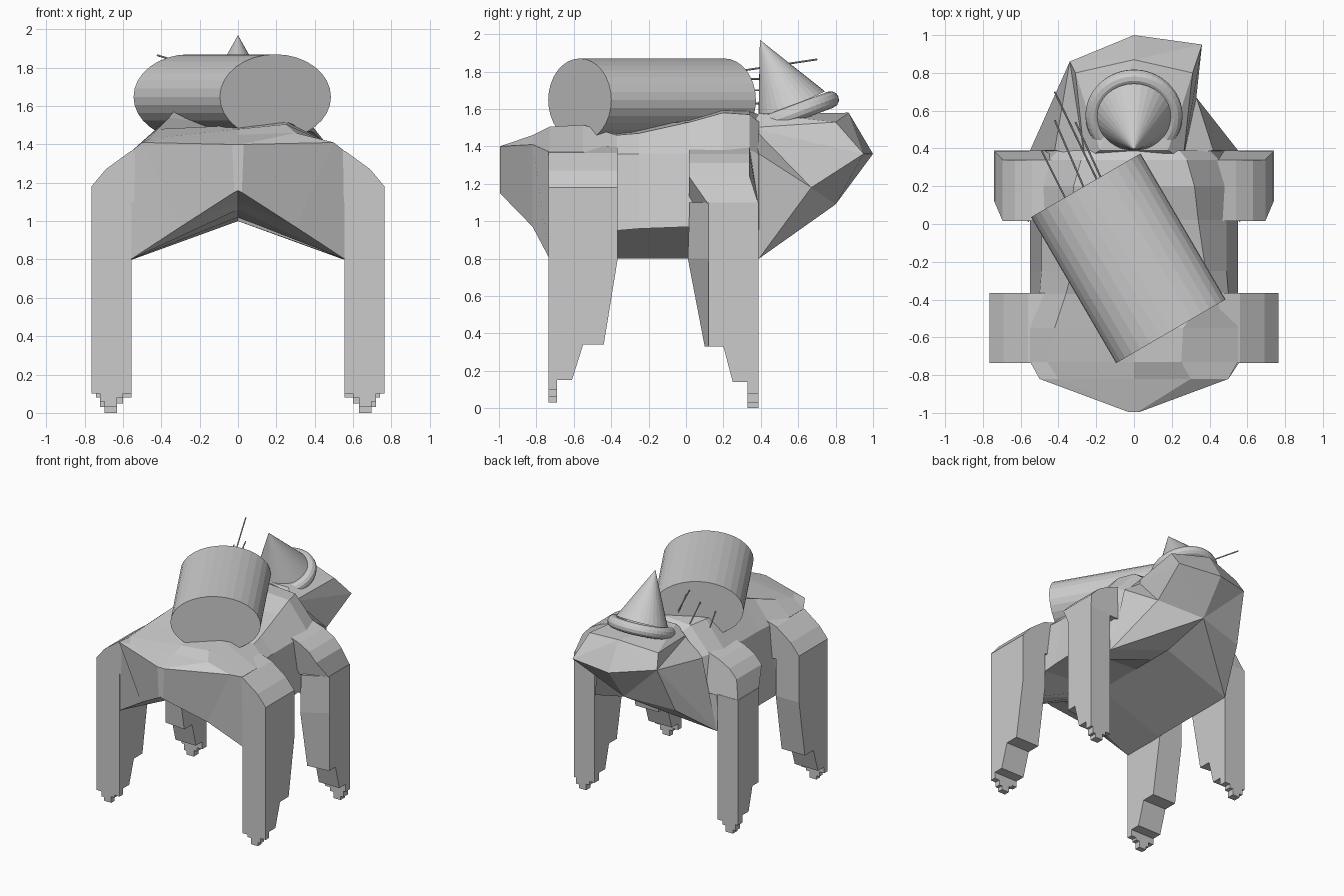
import bpy, bmesh
from mathutils import Vector

if "Cube" in bpy.data.objects:
    bpy.data.objects.remove(bpy.data.objects["Cube"])

grey = bpy.data.materials.new("plain_grey")
grey.use_nodes = True
grey.diffuse_color = (0.6, 0.6, 0.6, 1)
grey.node_tree.nodes["Principled BSDF"].inputs["Base Color"].default_value = (0.6, 0.6, 0.6, 1)


def finish(name, bm):
    bmesh.ops.recalc_face_normals(bm, faces=bm.faces)
    mesh = bpy.data.meshes.new(name)
    bm.to_mesh(mesh)
    bm.free()
    mesh.materials.append(grey)
    obj = bpy.data.objects.new(name, mesh)
    bpy.context.collection.objects.link(obj)
    return obj


def hull(name, points):
    bm = bmesh.new()
    for p in points:
        bm.verts.new(p)
    res = bmesh.ops.convex_hull(bm, input=bm.verts)
    loose = [v for v in res["geom_interior"] if isinstance(v, bmesh.types.BMVert)]
    bmesh.ops.delete(bm, geom=loose, context="VERTS")
    return finish(name, bm)


def bridge(name, rings):
    """Skin a row of matching point loops and cap both ends."""
    bm = bmesh.new()
    loops = [[bm.verts.new(p) for p in ring] for ring in rings]
    for a, b in zip(loops, loops[1:]):
        for i in range(len(a)):
            j = (i + 1) % len(a)
            bm.faces.new((a[i], a[j], b[j], b[i]))
    bm.faces.new(loops[0])
    bm.faces.new(loops[-1])
    return finish(name, bm)


def prism(name, profile, start, end, place):
    """Extrude a flat profile from start to end; place maps (u, v, depth) to space."""
    return bridge(name, [[place(u, v, d) for u, v in profile] for d in (start, end)])


def rod(name, a, b, r1, r2, sides, wide=1.0):
    """Cylinder or cone from a to b, stretched sideways by wide."""
    a, b = Vector(a), Vector(b)
    axis = (b - a).normalized()
    side = axis.cross(Vector((0, 0, 1))).normalized()
    up = side.cross(axis)
    bm = bmesh.new()
    bmesh.ops.create_cone(bm, cap_ends=True, segments=sides, radius1=r1, radius2=r2,
                          depth=(b - a).length)
    for v in bm.verts:
        v.co = (a + b) / 2 + side * v.co.x * wide + up * v.co.y + axis * v.co.z
    return finish(name, bm)


# Body sections: y, ridge z, belly z, shoulder +x, shoulder -x, side, hem x, hem z +x, hem z -x
sections = [
    (-0.995, 1.40, 1.16, (0.02, 1.40), (0.02, 1.40), (0.03, 1.40), 0.02, 1.15, 1.15),
    (-0.82, 1.45, 1.10, (0.30, 1.46), (0.40, 1.42), (0.50, 1.41), 0.30, 0.97, 0.97),
    (-0.73, 1.48, 1.06, (0.25, 1.505), (0.46, 1.43), (0.55, 1.37), 0.56, 0.80, 0.80),
    (-0.55, 1.50, 1.02, (0.26, 1.515), (0.42, 1.48), (0.55, 1.37), 0.56, 0.80, 0.80),
    (-0.37, 1.49, 1.00, (0.40, 1.46), (0.36, 1.54), (0.50, 1.36), 0.55, 0.95, 0.80),
    (-0.25, 1.52, 1.00, (0.38, 1.47), (0.33, 1.58), (0.49, 1.36), 0.55, 0.96, 0.80),
    (0.02, 1.55, 1.00, (0.34, 1.53), (0.33, 1.57), (0.49, 1.36), 0.55, 0.97, 0.80),
    (0.20, 1.60, 1.00, (0.32, 1.58), (0.32, 1.58), (0.48, 1.38), 0.55, 0.80, 0.80),
    (0.34, 1.59, 1.00, (0.28, 1.57), (0.28, 1.57), (0.45, 1.38), 0.55, 0.80, 0.80),
    (0.39, 1.57, 1.00, (0.24, 1.53), (0.24, 1.53), (0.40, 1.36), 0.55, 0.80, 0.80),
]
rings = []
for y, ridge, belly, left, right, side, hem, hem_l, hem_r in sections:
    rings.append([(x, y, z) for x, z in (
        (0, ridge), left, side, (hem, hem_l), (0, belly),
        (-hem, hem_r), (-side[0], side[1]), (-right[0], right[1]))])
bridge("body", rings)

# Head, turned slightly, and the two halves of the chest
nose, chin, throat = (0, 1.0, 1.36), (0, 0.8, 1.09), (0, 0.39, 1.0)
cheek_left, cheek_right = (0.36, 0.95, 1.36), (-0.34, 0.86, 1.42)
jaw_left, jaw_right = (0.33, 0.67, 1.18), (-0.40, 0.71, 1.05)
top = [(s * x, y, z) for s in (1, -1)
       for x, y, z in ((0.26, 0.34, 1.50), (0.31, 0.80, 1.53), (0.18, 0.39, 1.575))]
hull("head", top + [(0, 0.87, 1.58), nose, chin, cheek_left, cheek_right, jaw_left])
hull("chest_left", [throat, chin, jaw_left, (0.55, 0.39, 0.8), (0.26, 0.36, 1.5),
                    (0.42, 0.39, 1.36), (0, 0.36, 1.5)])
hull("chest_right", [throat, chin, cheek_right, jaw_right, (-0.55, 0.39, 0.8),
                     (-0.26, 0.36, 1.5), (-0.42, 0.39, 1.36), (0, 0.36, 1.5)])

# Legs: stepped side outline, sloping shoulder and small toes
front_leg = [(-0.735, 1.15), (-0.735, 0.10), (-0.69, 0.10), (-0.69, 0.15), (-0.61, 0.15),
             (-0.55, 0.34), (-0.44, 0.34), (-0.365, 0.80), (-0.365, 1.15)]
back_leg = [(0.388, 1.1), (0.388, 0.08), (0.33, 0.08), (0.33, 0.14), (0.25, 0.14),
            (0.20, 0.33), (0.10, 0.33), (0.01, 0.80), (0.02, 1.1)]
front_shoulder = [(0.45, 1.40), (0.56, 1.365), (0.69, 1.27), (0.765, 1.18),
                  (0.765, 1.1), (0.45, 1.1)]
back_shoulder = [(0.42, 1.40), (0.54, 1.36), (0.63, 1.31), (0.695, 1.24),
                 (0.74, 1.09), (0.45, 1.09)]
# The last two values trim the outer edge and the upper rear edge of the back legs
for name, outline, shoulder, width, y0, y1, toe0, toe1, floor, trim, slope in (
        ("front", front_leg, front_shoulder, 0.765, -0.735, -0.365, -0.735, -0.69, 0.03, -1, 1),
        ("back", back_leg, back_shoulder, 0.74, 0.015, 0.388, 0.33, 0.388, 0, 0.12, 0.34)):
    for s, label in ((1, "left"), (-1, "right")):
        tag = name + "_" + label
        prism("leg_" + tag, outline, 0.555, width,
              lambda u, v, d: (s * d, max(u, trim) if d == width else u, v))

        def shape(u, v, d):
            y = max(d, trim) if u == width else d
            return (s * u, min(y, slope) if v > 1.2 else y, v)
        prism("shoulder_" + tag, shoulder, y0, y1, shape)
        toe = [(0.60, 0.12), (0.60, floor + 0.05), (0.63, floor + 0.05), (0.63, floor),
               (0.695, floor), (0.695, floor + 0.03), (0.72, floor + 0.03), (0.72, 0.12)]
        prism("toe_" + tag, toe, toe0, toe1, lambda u, v, d: (s * u, d, v))

# Barrel lying across the back
rod("barrel", (-0.255, 0.205, 1.648), (0.195, -0.568, 1.648), 0.222, 0.222, 32, 1.51)

# Thin sticks poking out of the barrel
for i, (tip, foot) in enumerate((
        ((-0.42, 0.70, 1.865), (-0.18, 0.20, 1.79)),
        ((-0.31, 0.54, 1.76), (-0.15, 0.19, 1.76)),
        ((-0.42, 0.55, 1.70), (-0.26, 0.18, 1.70)),
        ((-0.49, 0.39, 1.63), (-0.36, 0.13, 1.63)))):
    rod("stick_%d" % (i + 1), foot, tip, 0.005, 0.005, 8)

# Pointed hat with a rolled brim
rod("hat_cone", (0, 0.565, 1.61), (0, 0.395, 1.97), 0.197, 0, 32)
bpy.ops.mesh.primitive_torus_add(location=(0, 0.575, 1.575), rotation=(0.36, 0, 0),
                                 major_radius=0.212, minor_radius=0.045,
                                 major_segments=48, minor_segments=12)
brim = bpy.context.object
brim.name = "hat_brim"
brim.data.materials.append(grey)
